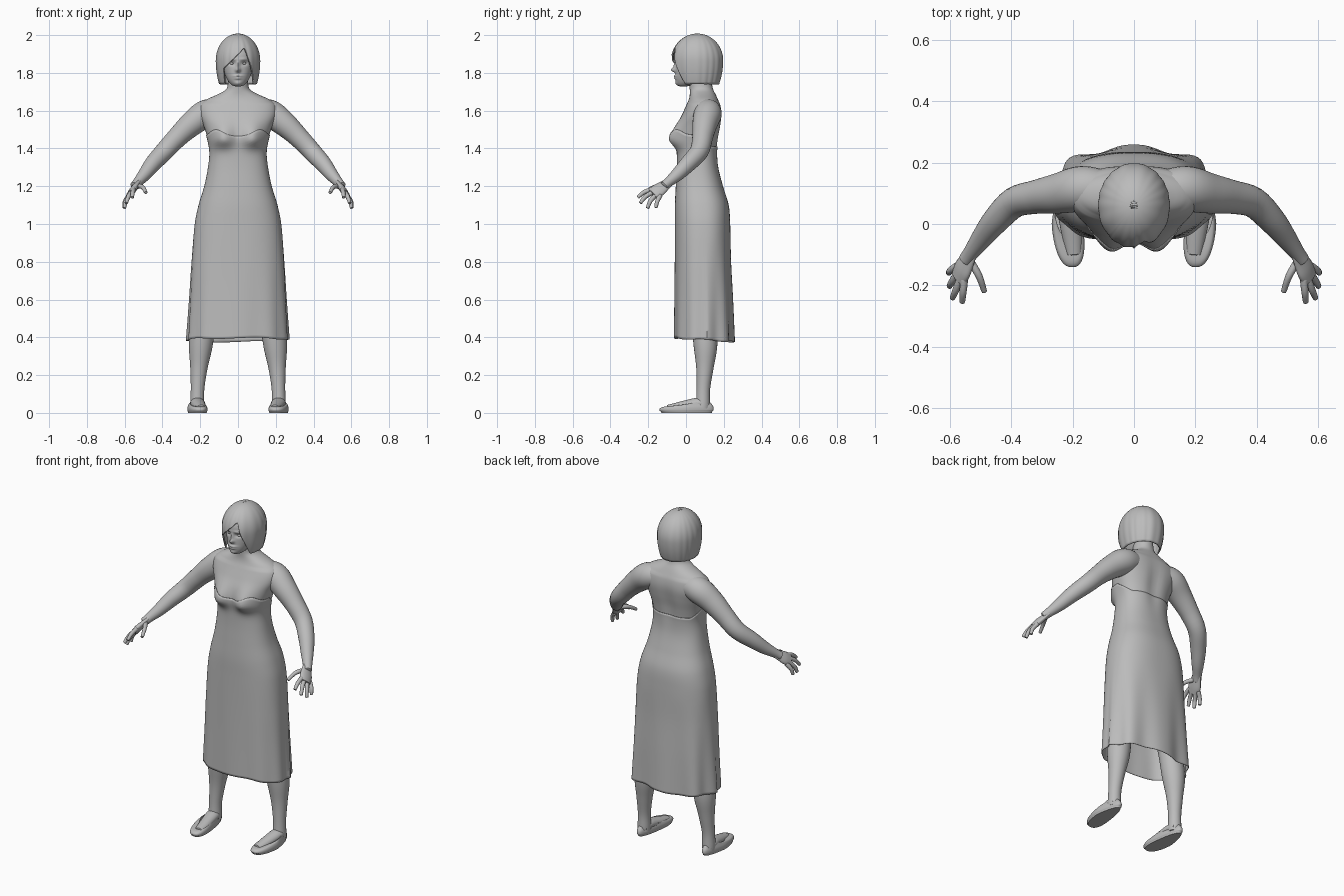
import bpy, bmesh, math
from math import sin, cos, pi, exp
from mathutils import Vector

if "Cube" in bpy.data.objects:
    bpy.data.objects.remove(bpy.data.objects["Cube"])

grey = bpy.data.materials.new("plain grey")
grey.diffuse_color = (0.5, 0.5, 0.5, 1)
grey.use_nodes = True
grey.node_tree.nodes["Principled BSDF"].inputs["Base Color"].default_value = grey.diffuse_color


def interp(table, t):
    """Smooth (Hermite) lookup in rows sorted by their first value."""
    n = len(table)
    t = min(max(t, table[0][0]), table[-1][0])
    i = max(k for k in range(n - 1) if table[k][0] <= t)
    a, b = table[i], table[i + 1]
    h = b[0] - a[0]
    u = (t - a[0]) / h

    def slope(k, c):
        lo, hi = table[max(k - 1, 0)], table[min(k + 1, n - 1)]
        return (hi[c] - lo[c]) / (hi[0] - lo[0]) * h
    return [(2*u**3 - 3*u*u + 1) * a[c] + (u**3 - 2*u*u + u) * slope(i, c)
            + (3*u*u - 2*u**3) * b[c] + (u**3 - u*u) * slope(i + 1, c)
            for c in range(1, len(a))]


def grid(name, fn, rows, cols, cap=(True, True), mirror=False, thick=0):
    """Closed-around surface from fn(row fraction, angle)."""
    bm = bmesh.new()
    vs = [[bm.verts.new(fn(r / rows, 2*pi*c / cols)) for c in range(cols)]
          for r in range(rows + 1)]
    for r in range(rows):
        for c in range(cols):
            d = (c + 1) % cols
            bm.faces.new((vs[r][c], vs[r][d], vs[r+1][d], vs[r+1][c]))
    for on, ring in zip(cap, (vs[0], vs[-1])):
        if on:
            bm.faces.new(ring)
    bmesh.ops.recalc_face_normals(bm, faces=bm.faces)
    me = bpy.data.meshes.new(name)
    bm.to_mesh(me)
    bm.free()
    me.materials.append(grey)
    ob = bpy.data.objects.new(name, me)
    bpy.context.collection.objects.link(ob)
    bpy.context.view_layer.objects.active = ob
    for o in bpy.context.selected_objects:
        o.select_set(False)
    ob.select_set(True)
    bpy.ops.object.shade_smooth_by_angle(angle=math.radians(50))
    if thick:
        m = ob.modifiers.new("thickness", "SOLIDIFY")
        m.thickness, m.offset = thick, -1
    if mirror:
        ob.modifiers.new("mirror", "MIRROR")
    return ob


def tube(name, pts, side=(0, 0, 1), flat=1, rows=24, cols=20):
    """Mirrored limb through (x, y, z, radius) points with rounded ends."""
    tab = [(i, *p) for i, p in enumerate(pts)]
    n = len(pts) - 1

    def fn(f, a):
        t = n * (1 - cos(pi * f)) / 2
        p = interp(tab, t)
        d = Vector(interp(tab, t + .05)[:3]) - Vector(interp(tab, t - .05)[:3])
        u = Vector(side)
        u = (u - d * u.dot(d) / d.dot(d)).normalized()
        v = d.normalized().cross(u)
        r = p[3] * max(.15, min(1, (4 * sin(pi * f)) ** .5))
        return Vector(p[:3]) + u * (r * cos(a)) + v * (r * flat * sin(a))
    return grid(name, fn, rows, cols, mirror=True)


# Torso table: height, half width, front y, back y
TORSO = [(.38, .262, -.058, .245), (.6, .25, -.056, .24), (.8, .24, -.055, .233),
         (1.0, .225, -.055, .23), (1.1, .205, -.055, .222), (1.2, .175, -.05, .192),
         (1.3, .155, -.045, .168), (1.38, .148, -.045, .165), (1.45, .16, -.05, .173),
         (1.52, .182, -.043, .185), (1.58, .205, -.02, .19), (1.63, .2, .002, .183),
         (1.66, .165, .015, .17), (1.685, .11, .02, .158), (1.71, .066, .02, .145),
         (1.74, .054, .018, .138), (1.8, .05, .02, .135)]


def power(v, e):
    return math.copysign(abs(v) ** e, v)


def body(z, a, off=0):
    w, yf, yb = interp(TORSO, z)
    e = .82 if z < 1.64 else .95
    x = (w + off) * power(sin(a), e)
    y = (yf + yb) / 2 - ((yb - yf) / 2 + off) * power(cos(a), e)
    if cos(a) > 0:      # bust
        s = .075 if z > 1.45 else .045
        y -= .044 * exp(-((abs(x) - .08) / .055) ** 2 - ((z - 1.45) / s) ** 2)
    else:               # hollow along the spine
        y -= .012 * exp(-(x / .04) ** 2 - ((z - 1.48) / .12) ** 2)
    return x, y, z


grid("torso_and_neck", lambda f, a: body(1.25 + .54 * f, a), 60, 64)


def dress(f, a):
    c = cos(a)
    hem = .386 + .01 * c + .004 * sin(5 * a)
    x = sin(a)
    top = 1.465 + .035 * exp(-((abs(x) - .6) / .3) ** 2) if c > 0 else 1.465 - .055 * min(1, -c * 1.6)
    z = hem + (top - hem) * f
    x, y, z = body(z, a, .004)
    # hanging folds deepen towards the hem, mostly at the back
    k = max(0, (.95 - z) / .56) ** 1.3
    fold = k * (.010 * cos(8 * a) if c < 0 else .003 * cos(10 * a))
    return x + fold * sin(a), y - fold * c, z


grid("dress", dress, 80, 96, cap=(False, False), thick=.003)

# Head table: height, half width, front y, back y
HEAD = [(1.728, .012, -.03, .0), (1.735, .032, -.043, .04), (1.76, .054, -.054, .09),
        (1.8, .072, -.055, .13), (1.85, .084, -.054, .16), (1.9, .086, -.054, .165),
        (1.95, .068, -.03, .14), (1.975, .042, .0, .11), (1.985, .012, .04, .07)]


def head(f, a):
    z = 1.728 + .257 * f
    w, yf, yb = interp(HEAD, z)
    x = w * sin(a)
    y = (yf + yb) / 2 - (yb - yf) / 2 * power(cos(a), .85)

    def bump(cx, cz, sx, sz):
        return exp(-((abs(x) - cx) / sx) ** 2 - ((z - cz) / sz) ** 2)
    if cos(a) > 0:
        y -= .022 * bump(0, 1.815, .012, .012) + .011 * bump(0, 1.84, .009, .022)
        y -= .009 * bump(0, 1.783, .022, .006) + .008 * bump(0, 1.771, .018, .006)
        y -= .007 * bump(0, 1.743, .02, .012) + .005 * bump(.03, 1.872, .022, .008)
        y += .010 * bump(.032, 1.85, .017, .011)
    return x, y, z


grid("head", head, 80, 96)
grid("eye", lambda f, a: (.031 + .012 * sin(pi*f) * sin(a), -.034 + .011 * cos(pi*f),
                          1.85 + .008 * sin(pi*f) * cos(a)), 10, 16, mirror=True)


# Bob haircut with a fringe swept down to one side
def hair(f, a):
    x = .108 * sin(a)
    edge = 1.742
    if cos(a) > 0:
        if -.076 < x <= .035:
            edge = 1.82 + (x + .076)
        elif .035 < x < .088:
            edge = 1.931 - 3.4 * (x - .035)
    z = 2.0 - (2.0 - edge) * max(f, .03) ** 2
    r = (max(0, 1 - ((z - 1.865) / .135) ** 2) ** .5 if z > 1.865
         else 1 - .17 * ((1.865 - z) / .125) ** 2)
    r *= 1 + .012 * f * cos(17 * a + 2 * sin(3 * a))
    return .109 * r * sin(a), .06 - .13 * r * cos(a), z


grid("hair", hair, 40, 120, cap=(True, False), thick=.008)

# Arms and hands
tube("arm", [(.09, .115, 1.60, .06), (.17, .115, 1.583, .074), (.245, .10, 1.53, .066),
             (.32, .088, 1.46, .055), (.39, .07, 1.385, .05), (.45, .012, 1.32, .044),
             (.495, -.045, 1.262, .035), (.53, -.092, 1.222, .026),
             (.55, -.12, 1.198, .024)], rows=50, cols=28)
SPREAD = (.37, .78, -.49)
tube("palm", [(.525, -.085, 1.225, .024), (.542, -.118, 1.20, .033),
              (.558, -.148, 1.178, .04), (.572, -.178, 1.157, .036)], SPREAD, .45)
fingers = {"index": ((.553, -.178, 1.183), (.557, -.222, 1.168), (.56, -.256, 1.14)),
           "middle": ((.562, -.168, 1.172), (.58, -.214, 1.145), (.592, -.243, 1.11)),
           "ring": ((.57, -.153, 1.161), (.593, -.188, 1.122), (.602, -.204, 1.083)),
           "little": ((.575, -.136, 1.152), (.598, -.152, 1.12), (.604, -.16, 1.085)),
           "thumb": ((.535, -.118, 1.203), (.505, -.17, 1.195), (.487, -.222, 1.165))}
for name, pts in fingers.items():
    tube(name + "_finger", [(*p, r) for p, r in zip(pts, (.013, .0115, .009))],
         SPREAD, rows=16, cols=12)

# Legs and feet
tube("leg", [(.13, .09, .98, .085), (.15, .09, .75, .085), (.18, .095, .52, .068),
             (.197, .103, .36, .063), (.207, .1, .24, .046), (.214, .092, .13, .036),
             (.216, .09, .05, .037), (.216, .09, .02, .036)], (1, 0, 0), rows=50, cols=28)
tube("foot", [(.216, .115, .04, .03), (.215, .07, .052, .038), (.208, .01, .042, .036),
              (.2, -.05, .03, .032), (.195, -.1, .022, .026)], (1, 0, 0), .75)

# Flat shoe rings: height, outline scale, opening amount
SHOE = [(0, .0, .93, 0), (1, .008, .96, 0), (2, .014, 1, 0), (3, .028, .99, 0),
        (4, .042, .9, .1), (5, .05, .8, .7), (6, .052, .76, 1)]


def shoe(f, a):
    z, s, o = interp(SHOE, 6 * f)
    u = cos(a)                                   # +1 at the toe, -1 at the heel
    y = .003 - .143 * u * s
    width = .05 + .008 * u - .008 * max(0, -u)
    x = .218 + .12 * min(0, y) + width * power(sin(a), .8) * s
    y += o * .03 * (1 + u)                       # pull the opening back off the toes
    z *= 1 + .35 * f * (-u)
    return x, y, z


grid("shoe", shoe, 24, 48, cap=(True, False), mirror=True, thick=.004)
